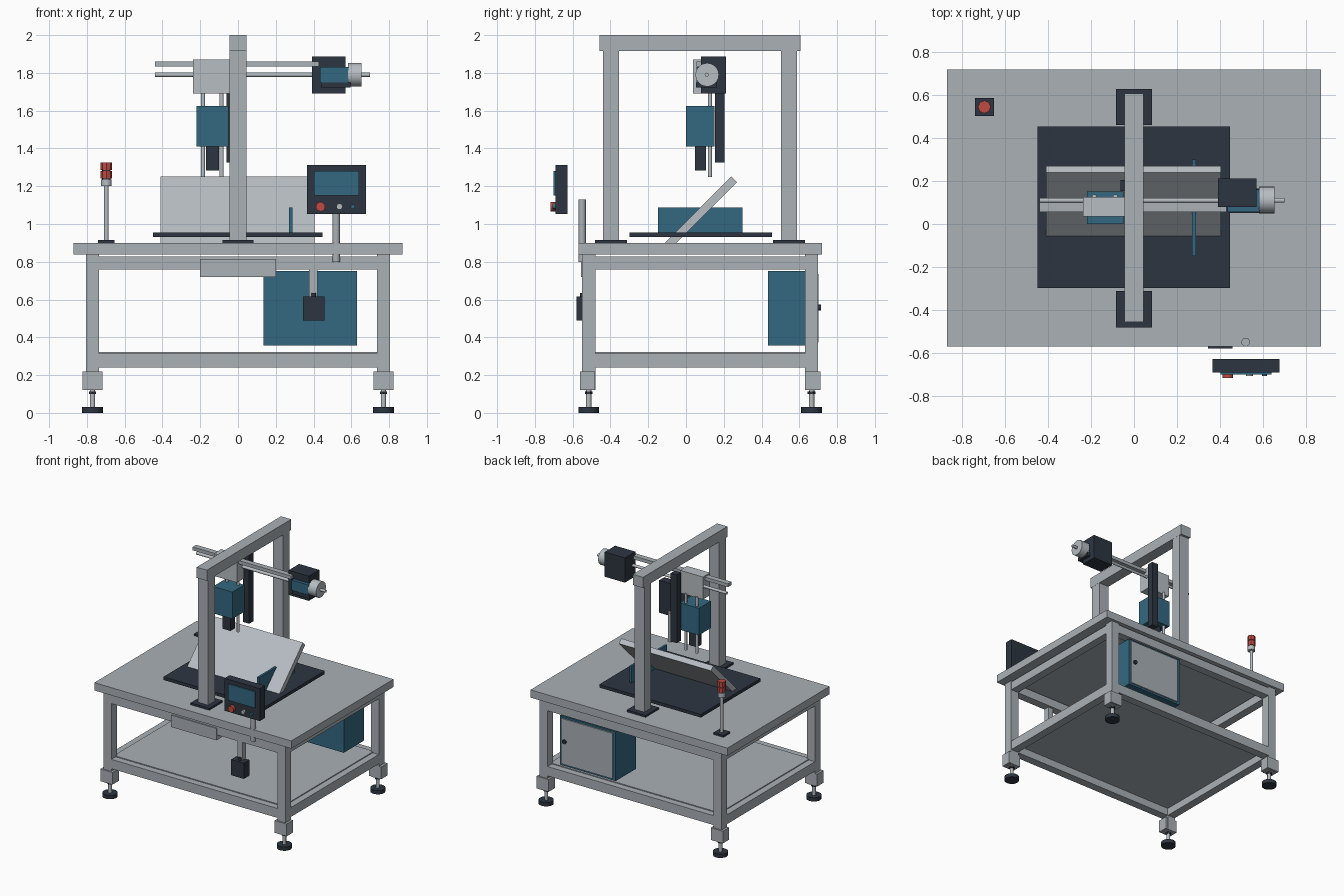
import bpy, bmesh, math
from mathutils import Matrix, Vector

if "Cube" in bpy.data.objects:
    bpy.data.objects.remove(bpy.data.objects["Cube"])


def material(name, rgb):
    m = bpy.data.materials.new(name)
    m.diffuse_color = (*rgb, 1)
    m.use_nodes = True
    m.node_tree.nodes["Principled BSDF"].inputs["Base Color"].default_value = m.diffuse_color
    return m


STEEL = material("steel grey", (0.40, 0.44, 0.47))
LIGHT = material("light grey", (0.47, 0.51, 0.54))
DARK = material("dark navy", (0.026, 0.036, 0.053))
TEAL = material("teal blue", (0.034, 0.14, 0.22))
RED = material("signal red", (0.52, 0.07, 0.055))


def finish(name, bm, mat):
    bmesh.ops.recalc_face_normals(bm, faces=bm.faces)
    me = bpy.data.meshes.new(name)
    bm.to_mesh(me)
    bm.free()
    me.materials.append(mat)
    ob = bpy.data.objects.new(name, me)
    bpy.context.collection.objects.link(ob)
    return ob


def box(name, mat, x, y, z):
    """Box from (min, max) pairs on each axis."""
    bm = bmesh.new()
    bmesh.ops.create_cube(bm, size=1)
    size = [b - a for a, b in (x, y, z)]
    mid = Vector([(a + b) / 2 for a, b in (x, y, z)])
    bmesh.ops.scale(bm, vec=size, verts=bm.verts)
    bmesh.ops.translate(bm, vec=mid, verts=bm.verts)
    return finish(name, bm, mat)


def rod(name, mat, start, end, r, sides=24):
    """Cylinder between two points."""
    a, b = Vector(start), Vector(end)
    rot = (b - a).to_track_quat('Z', 'Y').to_matrix().to_4x4()
    bm = bmesh.new()
    bmesh.ops.create_cone(bm, cap_ends=True, segments=sides, radius1=r, radius2=r,
                          depth=(b - a).length,
                          matrix=Matrix.Translation((a + b) / 2) @ rot)
    for f in bm.faces:
        f.smooth = sides > 8 and len(f.verts) == 4
    for e in bm.edges:
        e.smooth = all(f.smooth for f in e.link_faces)
    return finish(name, bm, mat)


# Table: top, shelf and drawer
box("table_top", STEEL, (-0.87, 0.87), (-0.57, 0.72), (0.838, 0.90))
box("shelf", STEEL, (-0.75, 0.75), (-0.495, 0.645), (0.30, 0.322))
box("drawer", STEEL, (-0.20, 0.20), (-0.557, -0.49), (0.72, 0.815))

# Legs with brackets and levelling feet
for sx in (-1, 1):
    for y, out in ((-0.515, -1), (0.665, 1)):
        x = sx * 0.77
        box("leg", STEEL, (x - 0.035, x + 0.035), (y - 0.035, y + 0.035), (0.12, 0.838))
        ya, yb = sorted((y - out * 0.034, y + out * 0.046))
        box("foot_bracket", STEEL, (x - 0.053, x + 0.053), (ya, yb), (0.122, 0.22))
        rod("foot_stem", LIGHT, (x, y, 0.03), (x, y, 0.13), 0.014)
        rod("foot_nut", DARK, (x, y, 0.10), (x, y, 0.114), 0.021, 6)
        rod("foot_pad", DARK, (x, y, 0), (x, y, 0.03), 0.055)

# Frame rails, upper and lower
for z in ((0.76, 0.828), (0.24, 0.315)):
    for y in (-0.515, 0.665):
        box("long_rail", STEEL, (-0.735, 0.735), (y - 0.033, y + 0.033), z)
    for x in (-0.77, 0.77):
        box("side_rail", STEEL, (x - 0.033, x + 0.033), (-0.48, 0.63), z)

# Gantry
for y in (-0.397, 0.545):
    box("gantry_column", STEEL, (-0.044, 0.044), (y - 0.043, y + 0.043), (0.91, 1.915))
    box("column_base", DARK, (-0.083, 0.083), (y - 0.084, y + 0.084), (0.90, 0.915))
box("gantry_beam", STEEL, (-0.045, 0.045), (-0.457, 0.607), (1.915, 2.0))

# Work bed, tilted panel and its fin
box("bed_plate", DARK, (-0.45, 0.448), (-0.298, 0.455), (0.93, 0.955))
bm = bmesh.new()
profile = [(0.24, 1.252), (0.27, 1.222), (-0.055, 0.897), (-0.115, 0.897)]
face = bm.faces.new([bm.verts.new((-0.41, y, z)) for y, z in profile])
ext = bmesh.ops.extrude_face_region(bm, geom=[face])
bmesh.ops.translate(bm, vec=(0.815, 0, 0),
                    verts=[v for v in ext["geom"] if isinstance(v, bmesh.types.BMVert)])
finish("tilted_panel", bm, LIGHT)
box("panel_fin", TEAL, (0.27, 0.288), (-0.148, 0.30), (0.955, 1.088))

# Horizontal axis
box("guide_bar", STEEL, (-0.44, 0.43), (0.056, 0.10), (1.833, 1.86))
rod("drive_screw", LIGHT, (-0.44, 0.11, 1.79), (0.70, 0.11, 1.79), 0.011)
box("carriage", LIGHT, (-0.237, -0.035), (0.036, 0.125), (1.69, 1.87))
box("motor_housing", DARK, (0.392, 0.57), (0.08, 0.212), (1.69, 1.887))
box("motor_body", TEAL, (0.435, 0.585), (0.055, 0.16), (1.75, 1.83))
box("motor_mount", DARK, (0.44, 0.595), (0.052, 0.165), (1.722, 1.75))
rod("motor_cap", LIGHT, (0.583, 0.112, 1.79), (0.655, 0.112, 1.79), 0.062)

# Vertical tool head
box("head_block", TEAL, (-0.22, -0.05), (0.0, 0.152), (1.41, 1.625))
box("head_tool", DARK, (-0.17, -0.10), (0.047, 0.105), (1.283, 1.41))
for x in (-0.185, -0.087):
    rod("head_guide_rod", LIGHT, (x, 0.127, 1.25), (x, 0.127, 1.70), 0.011)
box("vertical_track", DARK, (-0.062, -0.008), (0.153, 0.205), (1.325, 1.87))

# Operator panel on its post
box("control_panel", DARK, (0.365, 0.677), (-0.692, -0.628), (1.053, 1.312))
box("panel_screen", TEAL, (0.402, 0.64), (-0.701, -0.692), (1.15, 1.28))
for x, r, depth, mat in ((0.437, 0.025, 0.025, RED), (0.537, 0.016, 0.016, LIGHT),
                         (0.608, 0.012, 0.016, TEAL)):
    rod("panel_button", mat, (x, -0.69, 1.092), (x, -0.692 - depth, 1.092), r)
rod("panel_post", STEEL, (0.52, -0.55, 0.80), (0.52, -0.55, 1.13), 0.02)

# Hanging switch box
box("switch_hanger", STEEL, (0.375, 0.422), (-0.545, -0.50), (0.615, 0.765))
box("switch_box", DARK, (0.345, 0.458), (-0.58, -0.51), (0.49, 0.615))
rod("switch_gland", DARK, (0.40, -0.55, 0.61), (0.40, -0.55, 0.635), 0.012)

# Electrical cabinet with door and knob
box("cabinet", TEAL, (0.136, 0.63), (0.435, 0.693), (0.357, 0.75))
box("cabinet_door", STEEL, (0.16, 0.615), (0.693, 0.702), (0.372, 0.735))
rod("door_knob", DARK, (0.58, 0.70, 0.557), (0.58, 0.715, 0.557), 0.016)

# Signal beacon
bx, by = -0.697, 0.545
box("beacon_base", DARK, (bx - 0.044, bx + 0.044), (by - 0.042, by + 0.042), (0.90, 0.915))
rod("beacon_pole", LIGHT, (bx, by, 0.915), (bx, by, 1.20), 0.012)
rod("beacon_collar", LIGHT, (bx, by, 1.20), (bx, by, 1.236), 0.028)
for z in (1.24, 1.285):
    rod("beacon_lamp", RED, (bx, by, z), (bx, by, z + 0.04), 0.03, 8)
rod("beacon_core", DARK, (bx, by, 1.23), (bx, by, 1.30), 0.022)
